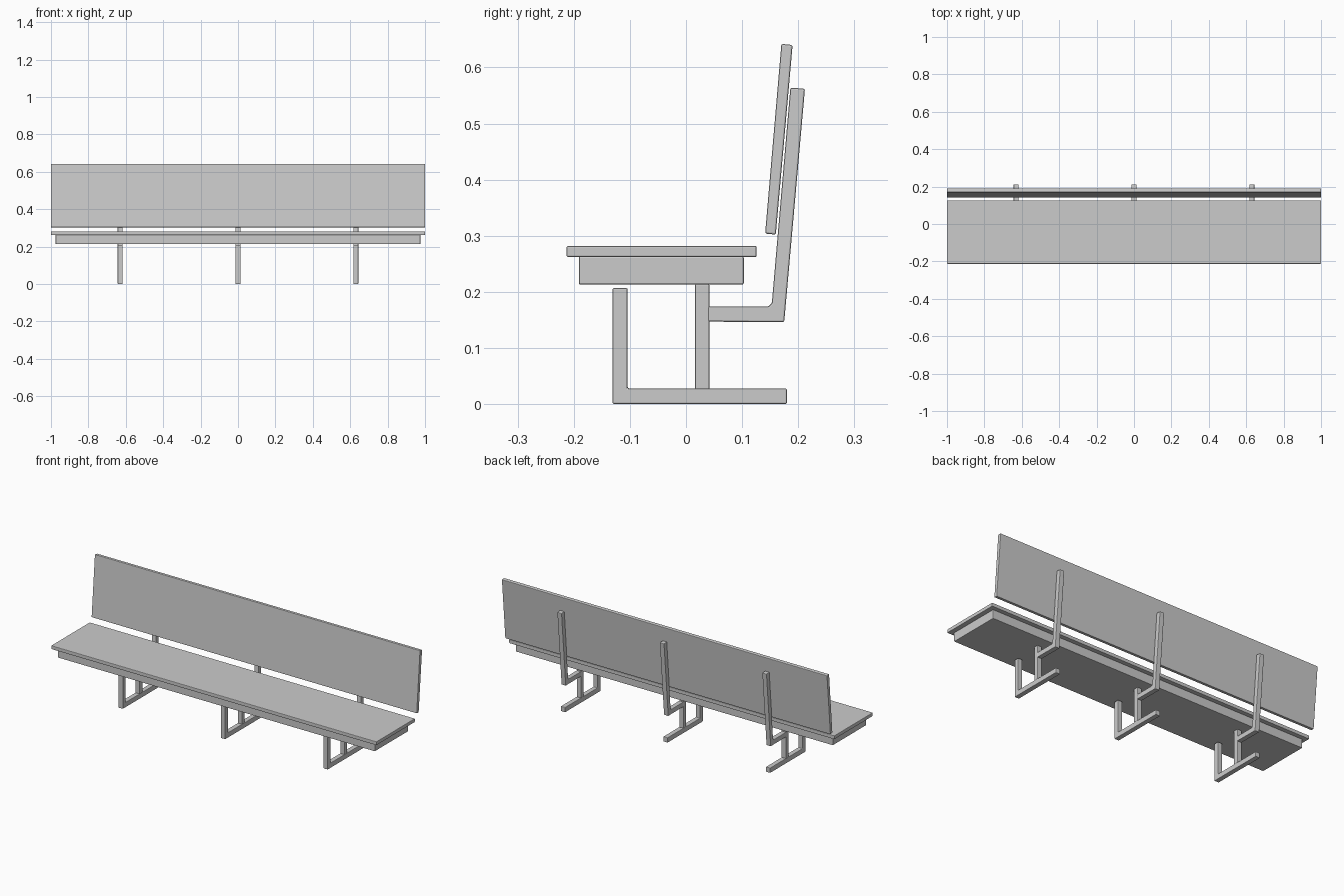
import bpy, bmesh
from math import radians

if "Cube" in bpy.data.objects:
    bpy.data.objects.remove(bpy.data.objects["Cube"])


def extrude_profile(name, pts, x, width, bevel=0.003):
    """Extrude a side-view (y, z) outline along x, centred on x, with softened edges."""
    bm = bmesh.new()
    h = width / 2
    face = bm.faces.new([bm.verts.new((-h, y, z)) for y, z in pts])
    ext = bmesh.ops.extrude_face_region(bm, geom=[face])
    bmesh.ops.translate(bm, vec=(width, 0, 0),
                        verts=[v for v in ext["geom"] if isinstance(v, bmesh.types.BMVert)])
    bmesh.ops.recalc_face_normals(bm, faces=bm.faces)
    mesh = bpy.data.meshes.new(name)
    bm.to_mesh(mesh)
    bm.free()
    ob = bpy.data.objects.new(name, mesh)
    ob.location.x = x
    bpy.context.collection.objects.link(ob)
    mod = ob.modifiers.new("soft_edges", "BEVEL")
    mod.width = bevel
    mod.segments = 2
    mod.limit_method = "ANGLE"
    mod.angle_limit = radians(40)
    return ob


def rect(y0, y1, z0, z1):
    return [(y0, z0), (y1, z0), (y1, z1), (y0, z1)]


# Seat board and the apron beneath it
extrude_profile("seat", rect(-0.213, 0.126, 0.262, 0.282), 0, 2.0)
extrude_profile("seat_apron", rect(-0.191, 0.103, 0.213, 0.263), 0, 1.95)

# Leaning backrest board
extrude_profile("backrest",
                [(0.141, 0.304), (0.160, 0.302), (0.190, 0.640), (0.170, 0.642)], 0, 2.0)

# Three tube frames: floor runner with front leg, rear post, bent back support
tube = 0.027
for side, x in (("left", -0.63), ("middle", 0), ("right", 0.63)):
    extrude_profile(f"{side}_runner_and_front_leg",
                    [(-0.131, 0), (0.180, 0), (0.180, 0.028), (-0.104, 0.028),
                     (-0.104, 0.207), (-0.131, 0.207)], x, tube)
    extrude_profile(f"{side}_rear_post", rect(0.016, 0.042, 0.026, 0.214), x, tube)
    extrude_profile(f"{side}_back_support",
                    [(0.038, 0.147), (0.175, 0.146), (0.212, 0.562), (0.186, 0.564),
                     (0.153, 0.180), (0.147, 0.174), (0.038, 0.174)], x, tube)
